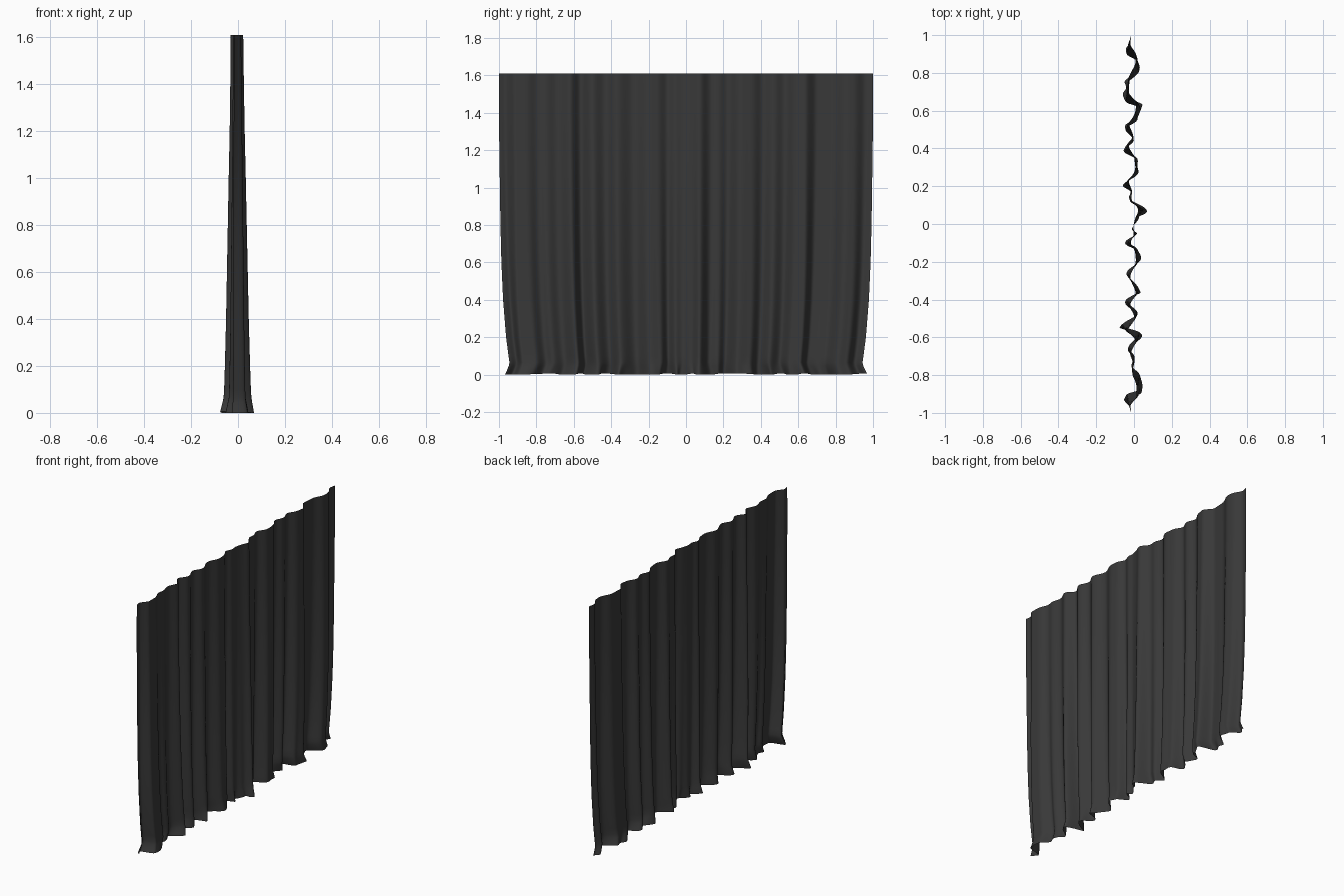
import bpy, bmesh, math

if "Cube" in bpy.data.objects:
    bpy.data.objects.remove(bpy.data.objects["Cube"])

# Fold crests and valleys along the hem: (y, x)
FOLDS = [(-1.0, -.02), (-.955, -.045), (-.93, .035), (-.85, .035), (-.79, -.015), (-.75, .005),
         (-.69, -.03), (-.61, .035), (-.57, -.07), (-.50, .02), (-.43, -.04), (-.37, .03),
         (-.28, -.035), (-.20, .03), (-.14, .02), (-.10, -.04), (-.06, .01), (-.02, -.005),
         (.03, .02), (.075, .065), (.13, -.025), (.18, -.01), (.22, -.055), (.29, .025),
         (.36, .01), (.41, -.055), (.47, 0), (.53, -.05), (.585, .02), (.65, .04),
         (.685, -.05), (.78, -.04), (.86, .03), (.91, .02), (.955, -.045), (1.0, -.02)]

# Height levels: (z, half width, fold depth)
LEVELS = [(0, .968, 1.0), (.02, .958, .95), (.045, .948, .88), (.065, .944, .83), (.1, .949, .80),
          (.2, .962, .76), (.4, .978, .70), (.6, .987, .66), (.8, .992, .62), (1.0, .995, .58),
          (1.2, .998, .53), (1.4, 1.0, .48), (1.61, 1.0, .44)]
COLUMNS = 400


def ease(t):
    return t * t * (3 - 2 * t)


def fold(u):
    for (a, p), (b, q) in zip(FOLDS, FOLDS[1:]):
        if u <= b:
            return p + (q - p) * ease((u - a) / (b - a))
    return FOLDS[-1][1]


def smooth_fold(u, r):
    # softer folds toward the rail
    n = 6
    return sum(fold(max(-1, min(1, u + r * k / n))) for k in range(-n, n + 1)) / (2 * n + 1)


# Hanging cloth
bm = bmesh.new()
rows = []
for z, half, depth in LEVELS:
    row = []
    flare = max(0, 1 - z / .065)
    soft = .008 + .014 * min(1, z / 1.2)
    for i in range(COLUMNS + 1):
        u = -1 + 2 * i / COLUMNS
        x = smooth_fold(u, soft) * depth * 1.1 - .004 * z / 1.61
        # crumpled hem
        x += flare * .006 * math.sin(61 * u + 1.5 * math.sin(17 * u))
        y = u * half + flare * .008 * math.sin(47 * u + 2 * math.sin(13 * u)) * (1 - u * u)
        lift = flare * .006 * max(0, math.sin(29 * u + 2 * math.sin(11 * u)))
        row.append(bm.verts.new((x, y, z + lift)))
    rows.append(row)
for lo, hi in zip(rows, rows[1:]):
    for i in range(COLUMNS):
        bm.faces.new((lo[i], lo[i + 1], hi[i + 1], hi[i])).smooth = True

mesh = bpy.data.meshes.new("curtain")
bm.to_mesh(mesh)
bm.free()
curtain = bpy.data.objects.new("curtain", mesh)
bpy.context.collection.objects.link(curtain)

# Dark fabric
mat = bpy.data.materials.new("dark_fabric")
mat.diffuse_color = (.04, .04, .04, 1)
mat.use_nodes = True
mat.node_tree.nodes["Principled BSDF"].inputs["Base Color"].default_value = mat.diffuse_color
mesh.materials.append(mat)
